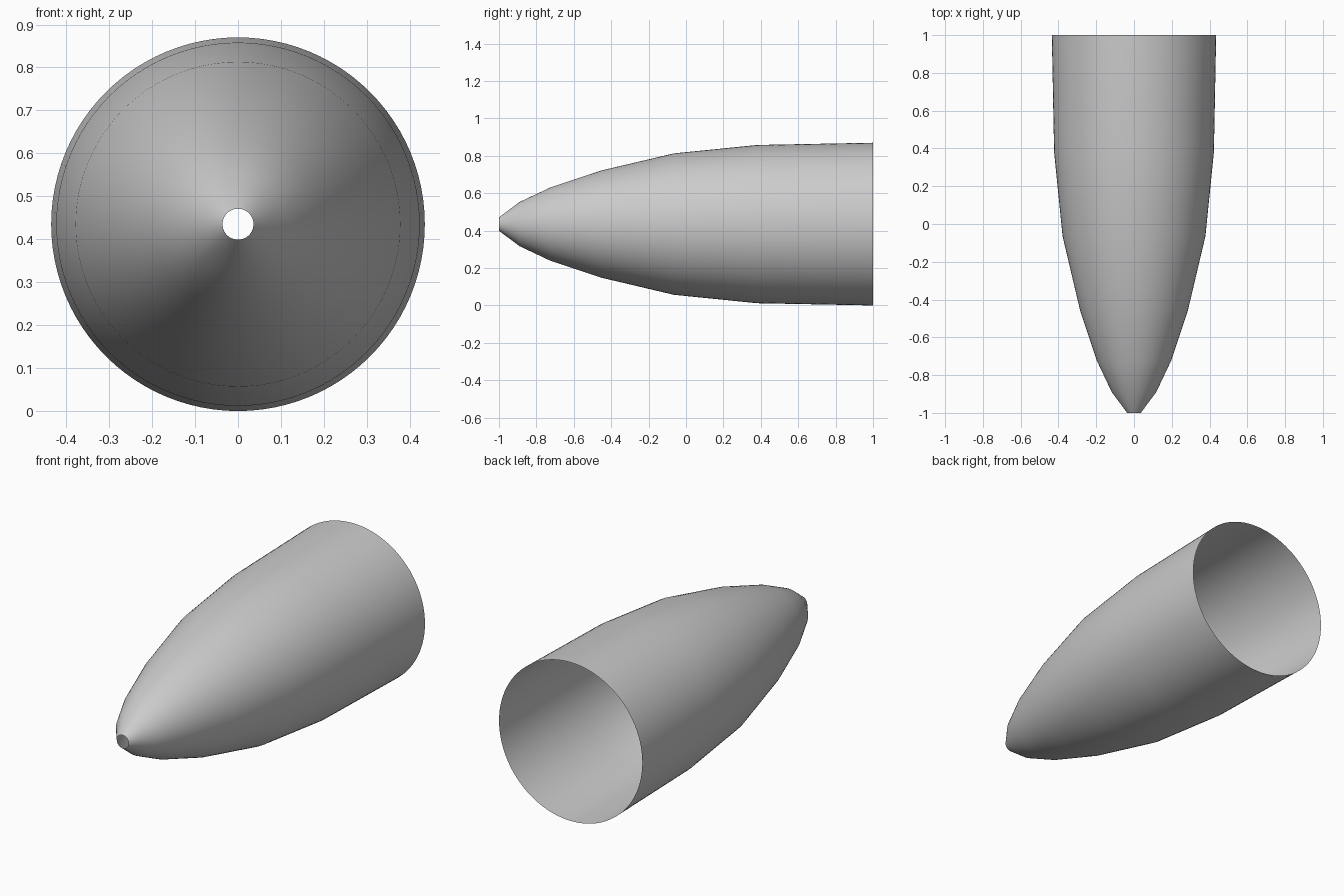
import bpy, bmesh, math

if "Cube" in bpy.data.objects:
    bpy.data.objects.remove(bpy.data.objects["Cube"])

SIDES = 96
AXIS_Z = 0.435
# (y, radius) from the small open tip to the wide open rear
PROFILE = [(-1.0, 0.036), (-0.89, 0.118), (-0.725, 0.196), (-0.455, 0.286),
           (-0.065, 0.378), (0.38, 0.423), (1.0, 0.435)]

# Thin open shell: one ring per profile point, bridged in sequence
bm = bmesh.new()
rings = []
for y, r in PROFILE:
    angles = [2 * math.pi * i / SIDES for i in range(SIDES)]
    rings.append([bm.verts.new((r * math.cos(a), y, AXIS_Z + r * math.sin(a)))
                  for a in angles])
for a, b in zip(rings, rings[1:]):
    for i in range(SIDES):
        j = (i + 1) % SIDES
        face = bm.faces.new((a[i], b[i], b[j], a[j]))
        face.smooth = True
bm.normal_update()
# Make the normals face outward
f = next(iter(bm.faces))
c = f.calc_center_median()
if f.normal.x * c.x + f.normal.z * (c.z - AXIS_Z) < 0:
    bmesh.ops.reverse_faces(bm, faces=bm.faces[:])

mesh = bpy.data.meshes.new("nose_cone_shell")
bm.to_mesh(mesh)
bm.free()
obj = bpy.data.objects.new("nose_cone_shell", mesh)
bpy.context.collection.objects.link(obj)
